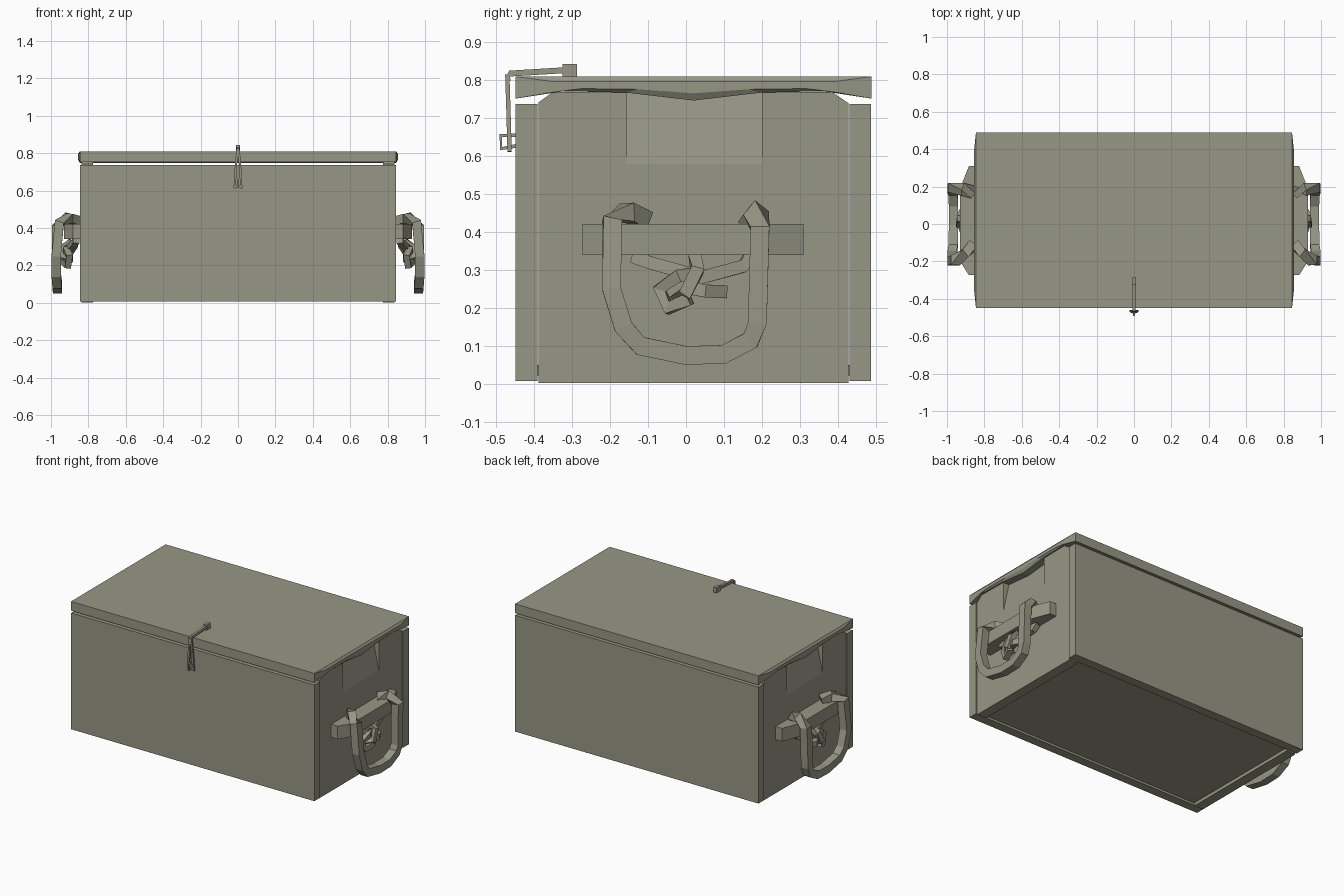
import bpy, bmesh, math
from mathutils import Vector

if "Cube" in bpy.data.objects:
    bpy.data.objects.remove(bpy.data.objects["Cube"])

mat = bpy.data.materials.new("drab olive grey")
mat.diffuse_color = (0.31, 0.31, 0.24, 1)
mat.use_nodes = True
mat.node_tree.nodes["Principled BSDF"].inputs["Base Color"].default_value = mat.diffuse_color


def add(name, bm):
    bmesh.ops.recalc_face_normals(bm, faces=bm.faces[:])
    me = bpy.data.meshes.new(name)
    bm.to_mesh(me)
    bm.free()
    me.materials.append(mat)
    ob = bpy.data.objects.new(name, me)
    bpy.context.collection.objects.link(ob)
    return ob


def loft(name, rings):
    """Skin a list of equal-length point rings and cap both ends."""
    bm = bmesh.new()
    vs = [[bm.verts.new(p) for p in r] for r in rings]
    n = len(rings[0])
    for a, b in zip(vs, vs[1:]):
        for i in range(n):
            bm.faces.new((a[i], a[(i + 1) % n], b[(i + 1) % n], b[i]))
    bm.faces.new(vs[0])
    bm.faces.new(vs[-1])
    return add(name, bm)


def box(name, x0, x1, y0, y1, z0, z1):
    return loft(name, [[(x, y0, z0), (x, y1, z0), (x, y1, z1), (x, y0, z1)] for x in (x0, x1)])


def rope(name, pts, r, sides=4, ref=(1, 0, 0)):
    """Sweep a small polygon along a path."""
    pts = [Vector(p) for p in pts]
    rings = []
    for i, p in enumerate(pts):
        t = (pts[min(i + 1, len(pts) - 1)] - pts[max(i - 1, 0)]).normalized()
        u = Vector(ref) - t * t.dot(Vector(ref))
        if u.length < 0.1:
            u = Vector((0, 1, 0)) - t * t.y
        u.normalize()
        v = t.cross(u)
        rings.append([p + (u * math.cos(a) + v * math.sin(a)) * r
                      for a in (math.tau * (k + 0.5) / sides for k in range(sides))])
    return loft(name, rings)


# Front and back boards, floor
box("front_board", -0.845, 0.845, -0.449, -0.392, 0.008, 0.738)
box("back_board", -0.845, 0.845, 0.431, 0.488, 0.008, 0.738)
box("floor_panel", -0.80, 0.80, -0.392, 0.431, 0.022, 0.05)

# Lid with sagging underside and slightly bulging ends
prof = [(-0.449, 0.81), (-0.449, 0.752), (-0.35, 0.772), (-0.16, 0.768), (0.02, 0.747),
        (0.2, 0.768), (0.39, 0.772), (0.489, 0.752), (0.489, 0.81)]


def lid_ring(x, sy, sz):
    return [(x, 0.02 + (y - 0.02) * sy, 0.785 + (z - 0.785) * sz) for y, z in prof]


loft("lid", [lid_ring(-0.855, 0.8, 0.5), lid_ring(-0.845, 1, 1),
             lid_ring(0.845, 1, 1), lid_ring(0.855, 0.8, 0.5)])

# Paths of the carrying rope and its knot, for the right end
handle = [(0.86, -0.11, 0.435), (0.90, -0.155, 0.452), (0.955, -0.195, 0.43),
          (0.972, -0.196, 0.25), (0.972, -0.165, 0.15), (0.967, -0.12, 0.10),
          (0.965, 0.0, 0.075), (0.965, 0.10, 0.078), (0.968, 0.17, 0.115),
          (0.972, 0.188, 0.16), (0.970, 0.195, 0.41), (0.915, 0.185, 0.45), (0.86, 0.17, 0.43)]
knot = {
    "knot_strand_front": [(0.865, -0.14, 0.335), (0.875, -0.09, 0.318), (0.91, 0.03, 0.285)],
    "knot_strand_back": [(0.865, 0.17, 0.34), (0.875, 0.15, 0.31), (0.90, 0.02, 0.275)],
    "knot_loop": [(0.90, 0.03, 0.29), (0.92, -0.02, 0.285), (0.90, -0.07, 0.25),
                  (0.91, -0.045, 0.20), (0.93, 0.01, 0.225)],
    "knot_wrap": [(0.89, 0.025, 0.33), (0.93, 0.03, 0.30), (0.935, 0.0, 0.24), (0.89, -0.02, 0.225)],
    "knot_tail": [(0.91, 0.0, 0.255), (0.93, 0.05, 0.245), (0.90, 0.10, 0.243)],
}

for side, s in (("right", 1), ("left", -1)):
    def flip(pts):
        return [(s * x, y, z) for x, y, z in pts]

    # End board with chamfered top corners
    outline = [(-0.389, 0.002), (0.428, 0.002), (0.428, 0.74), (0.385, 0.77),
               (-0.35, 0.77), (-0.389, 0.742)]
    board = loft(side + "_end_board", [[(s * x, y, z) for y, z in outline] for x in (0.775, 0.838)])

    # Sloped finger scoop below the lid
    tri = [(0.838, 0.58), (0.86, 0.58), (0.86, 0.80), (0.79, 0.80)]
    cut = loft(side + "_scoop_cutter", [[(s * x, y, z) for x, z in tri] for y in (-0.157, 0.2)])
    cut.hide_render = True
    cut.hide_viewport = True
    m = board.modifiers.new("scoop", "BOOLEAN")
    m.operation = "DIFFERENCE"
    m.solver = "EXACT"
    m.object = cut

    # Cleat with tapered ends
    plan = [(0.83, -0.273), (0.883, -0.273), (0.93, -0.20), (0.93, 0.19), (0.883, 0.31), (0.83, 0.31)]
    loft(side + "_cleat", [[(s * x, y, z) for x, y in plan] for z in (0.34, 0.422)])

    # Rope handle and knot
    rope(side + "_rope_handle", flip(handle), 0.035)
    for name, pts in knot.items():
        rope(side + "_" + name, flip(pts), 0.024)

# Cord latch: top strap, end knot, two hanging legs and the catch below
rope("latch_strap", [(0, -0.30, 0.828), (0, -0.465, 0.818), (0, -0.47, 0.80)], 0.011)
box("latch_knot", -0.011, 0.011, -0.325, -0.287, 0.81, 0.843)
for name, s in (("latch_leg_right", 1), ("latch_leg_left", -1)):
    rope(name, [(s * 0.004, -0.471, 0.815), (s * 0.012, -0.468, 0.72), (s * 0.018, -0.465, 0.612)], 0.008)
rope("latch_catch", [(0, -0.445, 0.655), (0, -0.488, 0.655), (0, -0.488, 0.62), (0, -0.445, 0.628)], 0.007)
rope("latch_crossbar", [(-0.022, -0.466, 0.622), (0.022, -0.466, 0.622)], 0.007, ref=(0, 1, 0))
